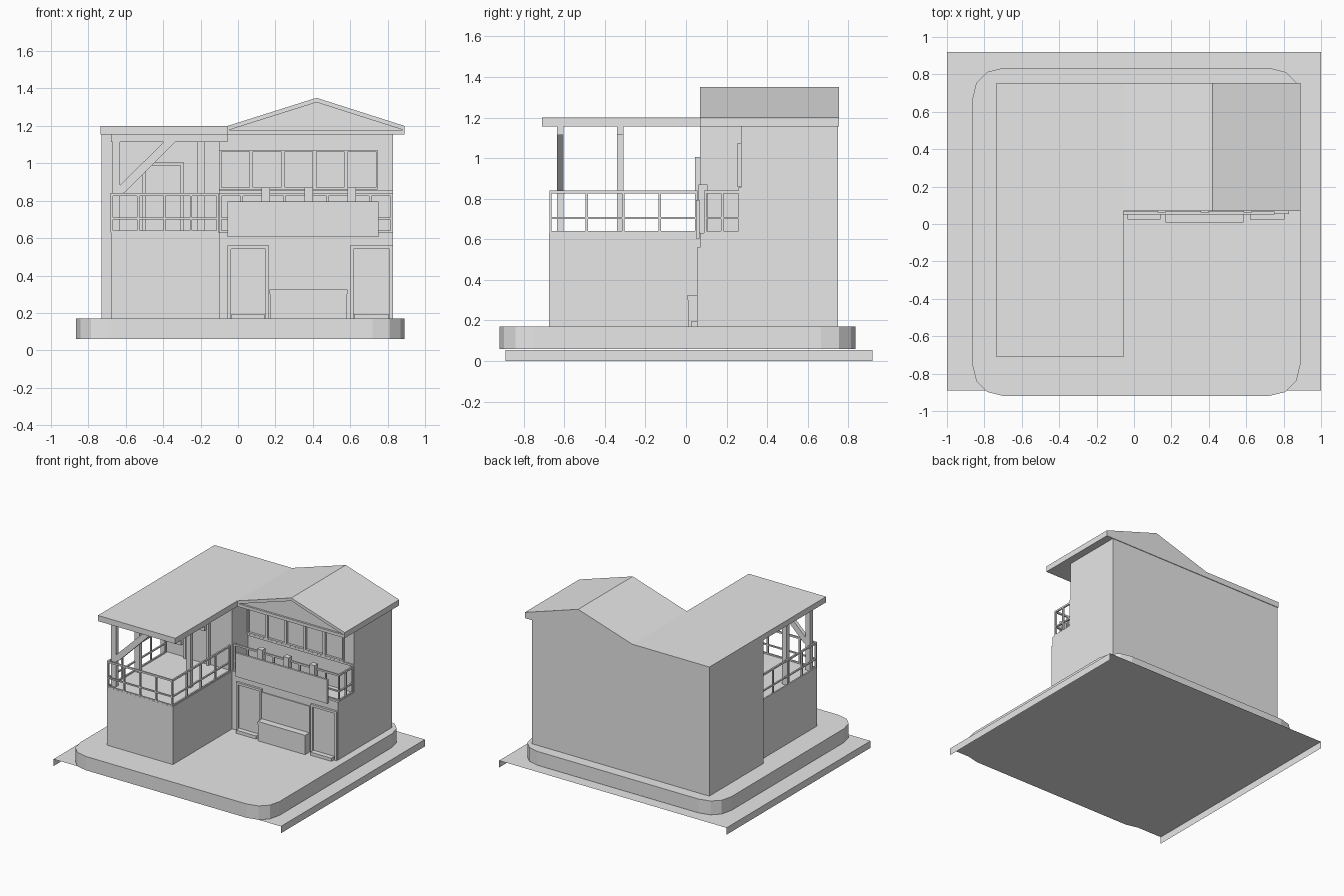
import bpy
import bmesh
from mathutils import Vector

cube = bpy.data.objects.get("Cube")
if cube:
    bpy.data.objects.remove(cube, do_unlink=True)

grey = bpy.data.materials.new("plain grey")
grey.use_nodes = True
grey.diffuse_color = (0.8, 0.8, 0.8, 1)
grey.node_tree.nodes["Principled BSDF"].inputs["Base Color"].default_value = (0.8, 0.8, 0.8, 1)


def finish(name, bm):
    bmesh.ops.recalc_face_normals(bm, faces=bm.faces)
    mesh = bpy.data.meshes.new(name)
    bm.to_mesh(mesh)
    bm.free()
    mesh.materials.append(grey)
    ob = bpy.data.objects.new(name, mesh)
    bpy.context.collection.objects.link(ob)
    return ob


def add_box(bm, x, y, z):
    verts = bmesh.ops.create_cube(bm, size=1)["verts"]
    for v in verts:
        v.co = [(a + b) / 2 + c * (b - a) for (a, b), c in zip((x, y, z), v.co)]


def boxes(name, *specs):
    bm = bmesh.new()
    for spec in specs:
        add_box(bm, *spec)
    return finish(name, bm)


def prism(name, outline, axis, lo, hi):
    """Extrude a 2D outline along y or z."""
    bm = bmesh.new()
    place = (lambda a, b: (a, lo, b)) if axis == "y" else (lambda a, b: (a, b, lo))
    face = bm.faces.new([bm.verts.new(place(a, b)) for a, b in outline])
    move = Vector((0, hi - lo, 0)) if axis == "y" else Vector((0, 0, hi - lo))
    new = bmesh.ops.extrude_face_region(bm, geom=[face])["geom"]
    bmesh.ops.translate(bm, vec=move, verts=[g for g in new if isinstance(g, bmesh.types.BMVert)])
    return finish(name, bm)


def frame(name, x, y, z, t, sill=True):
    """Rectangular surround of bar width t."""
    (x0, x1), (z0, z1) = x, z
    bars = [((x0, x0 + t), y, z), ((x1 - t, x1), y, z), ((x0 + t, x1 - t), y, (z1 - t, z1))]
    if sill:
        bars.append(((x0 + t, x1 - t), y, (z0, z0 + t)))
    return boxes(name, *bars)


DECK, RAIL_TOP, SOFFIT, ROOF = 0.63, 0.84, 1.155, 1.2


def railing(name, start, end, bays):
    """Posts and three rails between two plan points along x or y."""
    r = 0.006
    (xa, ya), (xb, yb) = start, end
    x, y = (min(xa, xb) - r, max(xa, xb) + r), (min(ya, yb) - r, max(ya, yb) + r)
    parts = [(x, y, (z, z + h)) for z, h in ((DECK, 0.01), (0.7, 0.01), (RAIL_TOP - 0.014, 0.014))]
    for i in range(bays + 1):
        px, py = xa + (xb - xa) * i / bays, ya + (yb - ya) * i / bays
        parts.append(((px - r, px + r), (py - r, py + r), (DECK, RAIL_TOP)))
    return boxes(name, *parts)


# Ground sheet: an open top with two side skirts
bm = bmesh.new()
low = [(-1, 0), (-1, 0.055), (1, 0.055), (1, 0)]
rows = [[bm.verts.new((x, y, z)) for x, z in low] for y in (-0.89, 0.92)]
for i in range(3):
    bm.faces.new((rows[0][i], rows[0][i + 1], rows[1][i + 1], rows[1][i]))
finish("ground_sheet", bm)

# Rounded plinth
corner = [(0, 0.17), (0.022, 0.08), (0.08, 0.022), (0.17, 0)]
xa, xb, ya, yb = -0.865, 0.89, -0.92, 0.835
outline = [(xa + u, ya + v) for u, v in corner]
outline += [(xb - u, ya + v) for u, v in reversed(corner)]
outline += [(xb - u, yb - v) for u, v in corner]
outline += [(xa + u, yb - v) for u, v in reversed(corner)]
prism("plinth", outline, "z", 0.06, 0.17)

# House masses
boxes("rear_block", ((-0.73, -0.1), (0.07, 0.75), (0.17, SOFFIT)))
boxes("ground_floor", ((-0.1, 0.83), (0.07, 0.75), (0.17, DECK)))
boxes("upper_floor", ((-0.1, 0.83), (0.27, 0.75), (DECK, SOFFIT)))
boxes("terrace_block", ((-0.68, -0.1), (-0.675, 0.07), (0.17, DECK)))

# Roofs
boxes("flat_roof", ((-0.735, -0.055), (-0.71, 0.755), (SOFFIT, ROOF)))
left, right, mid, ridge = -0.055, 0.89, 0.42, 1.35
prism("gable_roof", [(left, SOFFIT), (right, SOFFIT), (right, ROOF), (mid, ridge), (left, ROOF)],
      "y", 0.085, 0.755)
drop = 0.024
for side, edge in (("left", left), ("right", right)):
    prism(side + "_gable_trim", [(edge, ROOF - drop), (mid, ridge - drop), (mid, ridge), (edge, ROOF)],
          "y", 0.07, 0.086)
boxes("gable_tie_beam", ((left, right), (0.07, 0.086), (SOFFIT, SOFFIT + drop)))

# Terrace posts, beams and brace
boxes("terrace_posts", *[((x - 0.02, x + 0.02), (y - 0.016, y + 0.016), (DECK, SOFFIT))
                         for x, y in ((-0.65, -0.62), (-0.65, -0.325), (-0.2, -0.325))])
boxes("terrace_beams", *[((-0.68, -0.055), (y - 0.016, y + 0.016), (1.115, SOFFIT))
                         for y in (-0.62, -0.325)])
prism("terrace_brace", [(-0.635, 0.83), (-0.605, 0.845), (-0.33, 1.12), (-0.39, 1.12), (-0.635, 0.88)],
      "y", -0.635, -0.605)

# Railings
railing("front_railing", (-0.675, -0.668), (-0.11, -0.668), 4)
for side, x in (("left", -0.11), ("right", -0.675)):
    railing(side + "_terrace_railing", (x, -0.668), (x, 0.05), 4)
railing("balcony_railing", (-0.095, 0.095), (0.822, 0.095), 8)
railing("balcony_end_railing", (0.822, 0.095), (0.822, 0.264), 2)

# Blank front panel with its brackets
boxes("front_panel", ((-0.055, 0.75), (0.05, 0.066), (0.605, 0.795)))
boxes("panel_brackets", *[((x, x + 0.045), (0.062, 0.105), (DECK, 0.87)) for x in (0.125, 0.355, 0.585)])

# Upper windows
boxes("upper_sill", ((-0.1, 0.83), (0.26, 0.27), (0.84, 0.855)))
for i in range(5):
    x = -0.098 + i * 0.169
    frame("upper_window_frame_%d" % (i + 1), (x, x + 0.169), (0.252, 0.27), (0.86, 1.072), 0.01)

# Terrace door
frame("terrace_door_frame", (-0.51, -0.29), (0.045, 0.07), (DECK, 1.005), 0.018, False)
boxes("terrace_door", ((-0.492, -0.308), (0.062, 0.07), (DECK, 0.987)))

# Ground floor doors with steps
for side, x0, x1 in (("right", -0.055, 0.165), ("left", 0.6, 0.828)):
    frame(side + "_door_frame", (x0, x1), (0.053, 0.07), (0.17, 0.56), 0.018, False)
    boxes(side + "_door", ((x0 + 0.018, x1 - 0.018), (0.064, 0.07), (0.17, 0.542)))
    boxes(side + "_door_step", ((x0 + 0.02, x1 - 0.024), (0.025, 0.07), (0.17, 0.195)))

# Shop window and counter
boxes("shop_window", ((0.165, 0.585), (0.062, 0.07), (0.325, 0.535)))
boxes("counter", ((0.17, 0.583), (0.01, 0.07), (0.17, 0.3)))
boxes("counter_top", ((0.168, 0.585), (0.008, 0.07), (0.3, 0.325)))
